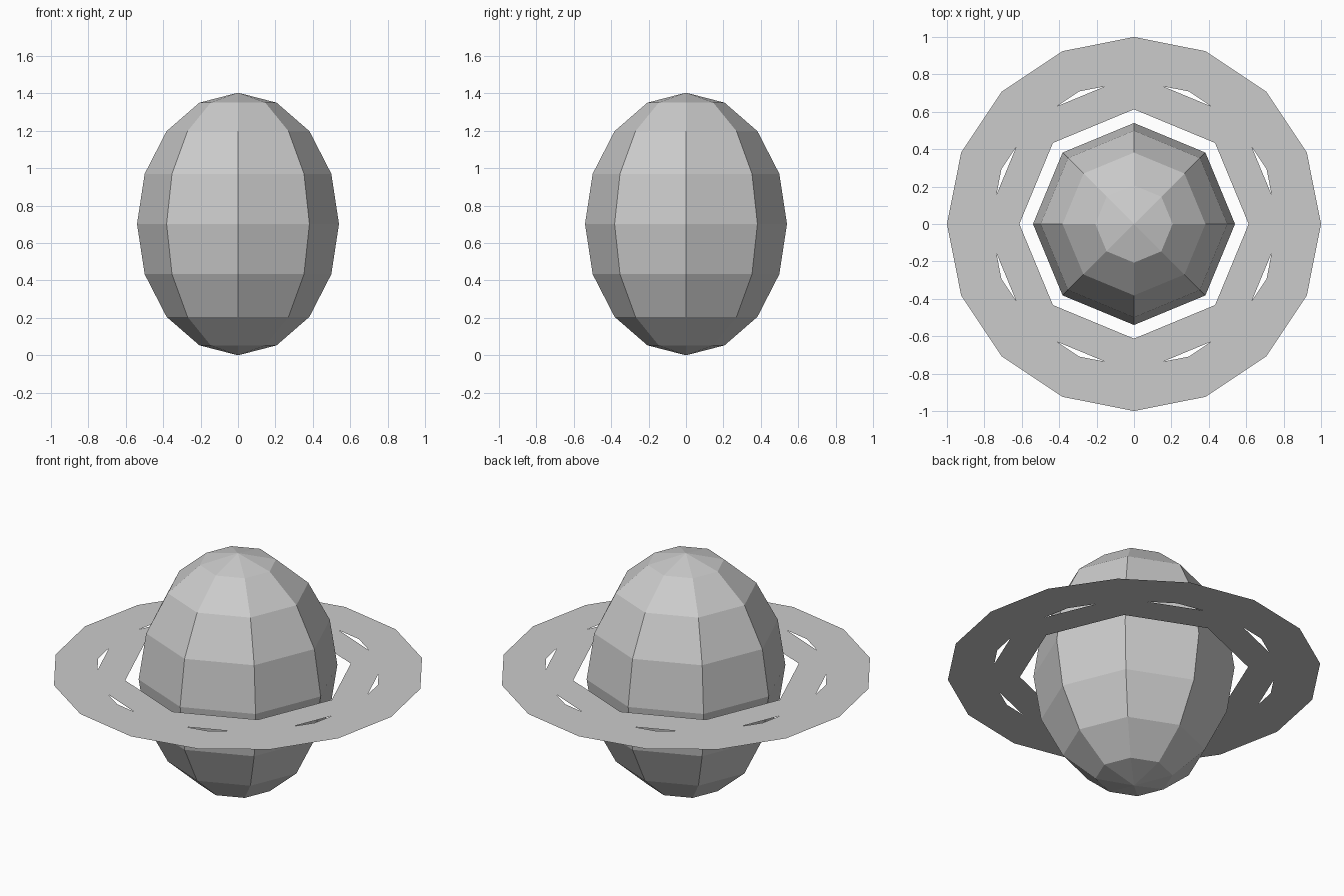
import bpy
import bmesh
from math import cos, sin, tau
from mathutils import Matrix

cube = bpy.data.objects.get("Cube")
if cube:
    bpy.data.objects.remove(cube, do_unlink=True)

MIDDLE = 0.702

# One plain grey for the whole model
grey = bpy.data.materials.new("light_grey")
grey.use_nodes = True
colour = (0.6, 0.6, 0.6, 1.0)
grey.diffuse_color = colour
grey.node_tree.nodes["Principled BSDF"].inputs["Base Color"].default_value = colour


def finish(bm, name, height):
    mesh = bpy.data.meshes.new(name)
    bm.to_mesh(mesh)
    bm.free()
    mesh.materials.append(grey)
    obj = bpy.data.objects.new(name, mesh)
    obj.location.z = height
    bpy.context.collection.objects.link(obj)
    return obj


def flat_ring(name, sides, inner, outer, height):
    bm = bmesh.new()
    loops = []
    for radius in (inner, outer):
        loops.append([bm.verts.new((radius * cos(tau * i / sides),
                                    radius * sin(tau * i / sides), 0))
                      for i in range(sides)])
    a, b = loops
    for i in range(sides):
        j = (i + 1) % sides
        bm.faces.new((a[i], b[i], b[j], a[j]))
    return finish(bm, name, height)


# Planet: faceted sphere stretched upright
bm = bmesh.new()
bmesh.ops.create_uvsphere(bm, u_segments=8, v_segments=8, radius=1,
                          matrix=Matrix.Diagonal((0.54, 0.54, 0.702, 1)))
finish(bm, "planet", MIDDLE)

# Two overlapping paper-thin rings; slits open where their outlines differ
flat_ring("inner_ring", 8, 0.613, 0.80, MIDDLE)
flat_ring("outer_ring", 16, 0.767, 1.0, MIDDLE + 0.002)
